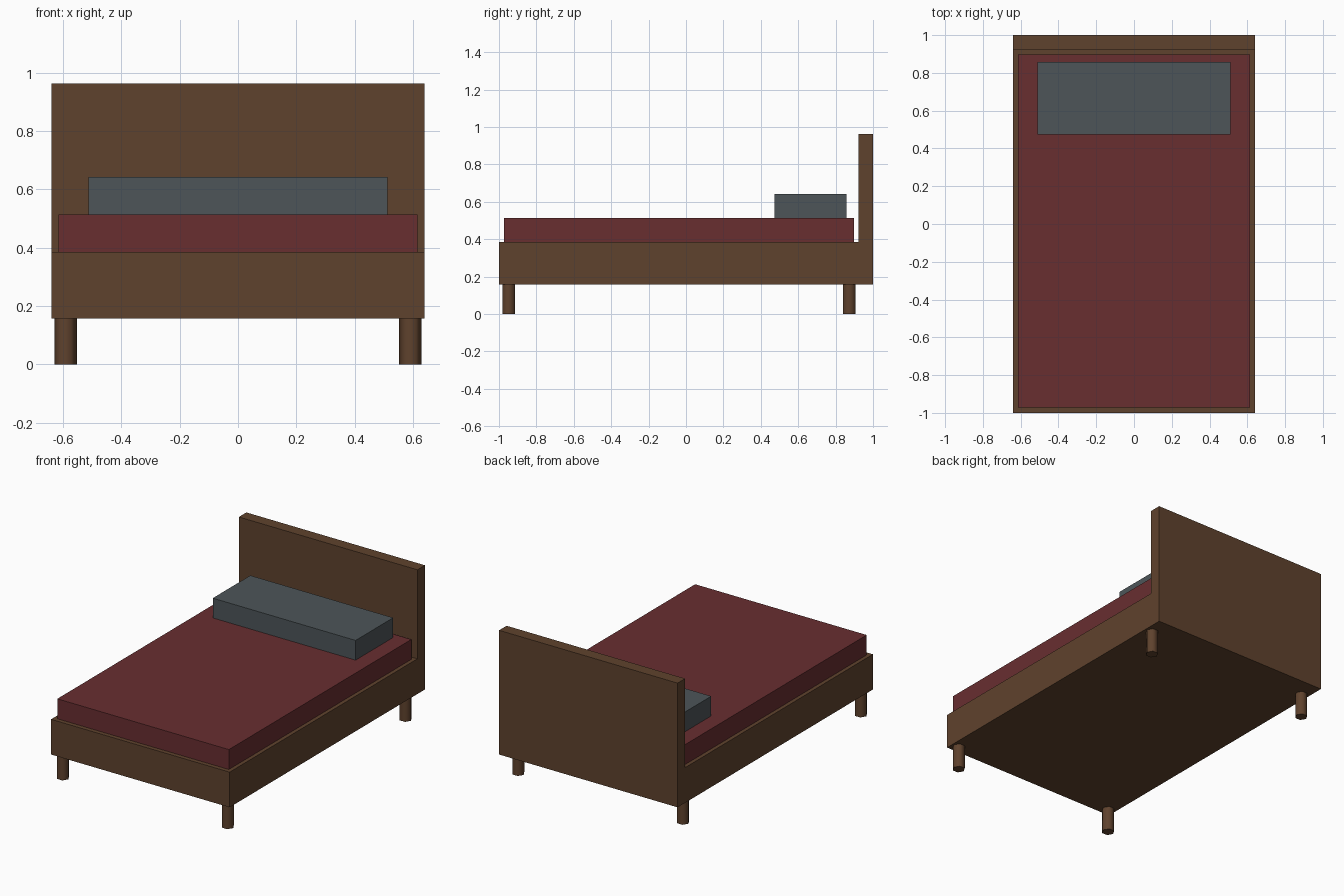
import bpy, bmesh, math
from mathutils import Matrix

if "Cube" in bpy.data.objects:
    bpy.data.objects.remove(bpy.data.objects["Cube"])


def material(name, rgb):
    m = bpy.data.materials.new(name)
    lin = [c / 12.92 if c <= 0.04045 else ((c + 0.055) / 1.055) ** 2.4
           for c in (v / 255 for v in rgb)]
    m.diffuse_color = (*lin, 1)
    m.use_nodes = True
    m.node_tree.nodes["Principled BSDF"].inputs["Base Color"].default_value = m.diffuse_color
    return m


wood = material("brown_wood", (95, 66, 45))
red = material("dark_red_fabric", (104, 46, 48))
grey = material("slate_grey_fabric", (77, 85, 89))


def finish(name, bm, mat):
    bmesh.ops.recalc_face_normals(bm, faces=bm.faces[:])
    me = bpy.data.meshes.new(name)
    bm.to_mesh(me)
    bm.free()
    me.materials.append(mat)
    ob = bpy.data.objects.new(name, me)
    bpy.context.collection.objects.link(ob)
    return ob


def prism(name, profile, half_width, mat):
    """Extrude a (y, z) side profile across the width."""
    bm = bmesh.new()
    face = bm.faces.new([bm.verts.new((-half_width, y, z)) for y, z in profile])
    ext = bmesh.ops.extrude_face_region(bm, geom=[face])
    verts = [g for g in ext["geom"] if isinstance(g, bmesh.types.BMVert)]
    bmesh.ops.translate(bm, verts=verts, vec=(2 * half_width, 0, 0))
    return finish(name, bm, mat)


def slab(name, y0, y1, z0, z1, half_width, mat):
    return prism(name, [(y0, z0), (y1, z0), (y1, z1), (y0, z1)], half_width, mat)


# Bed base and headboard share one L-shaped side profile
BASE_Z, RAIL_Z = 0.157, 0.385
prism("frame_and_headboard",
      [(-1, BASE_Z), (1, BASE_Z), (1, 0.962), (0.923, 0.962),
       (0.923, RAIL_Z), (-1, RAIL_Z)], 0.64, wood)

# Bedding
slab("mattress", -0.972, 0.897, RAIL_Z, 0.514, 0.615, red)
slab("pillow", 0.473, 0.858, 0.514, 0.642, 0.512, grey)

# Six-sided, smooth shaded legs
for end, y in (("front", -0.948), ("back", 0.873)):
    for side, x in (("left", -0.591), ("right", 0.591)):
        bm = bmesh.new()
        bmesh.ops.create_cone(
            bm, cap_ends=True, segments=6, radius1=0.0385, radius2=0.0385,
            depth=BASE_Z,
            matrix=Matrix.Translation((x, y, BASE_Z / 2)) @ Matrix.Rotation(math.pi / 2, 4, 'Z'))
        for f in bm.faces:
            f.smooth = abs(f.normal.z) < 0.5
        leg = finish(f"{end}_{side}_leg", bm, wood)
        for e in leg.data.edges:   # keep the cap rims crisp
            za, zb = (leg.data.vertices[v].co.z for v in e.vertices)
            e.use_edge_sharp = abs(za - zb) < 1e-4
